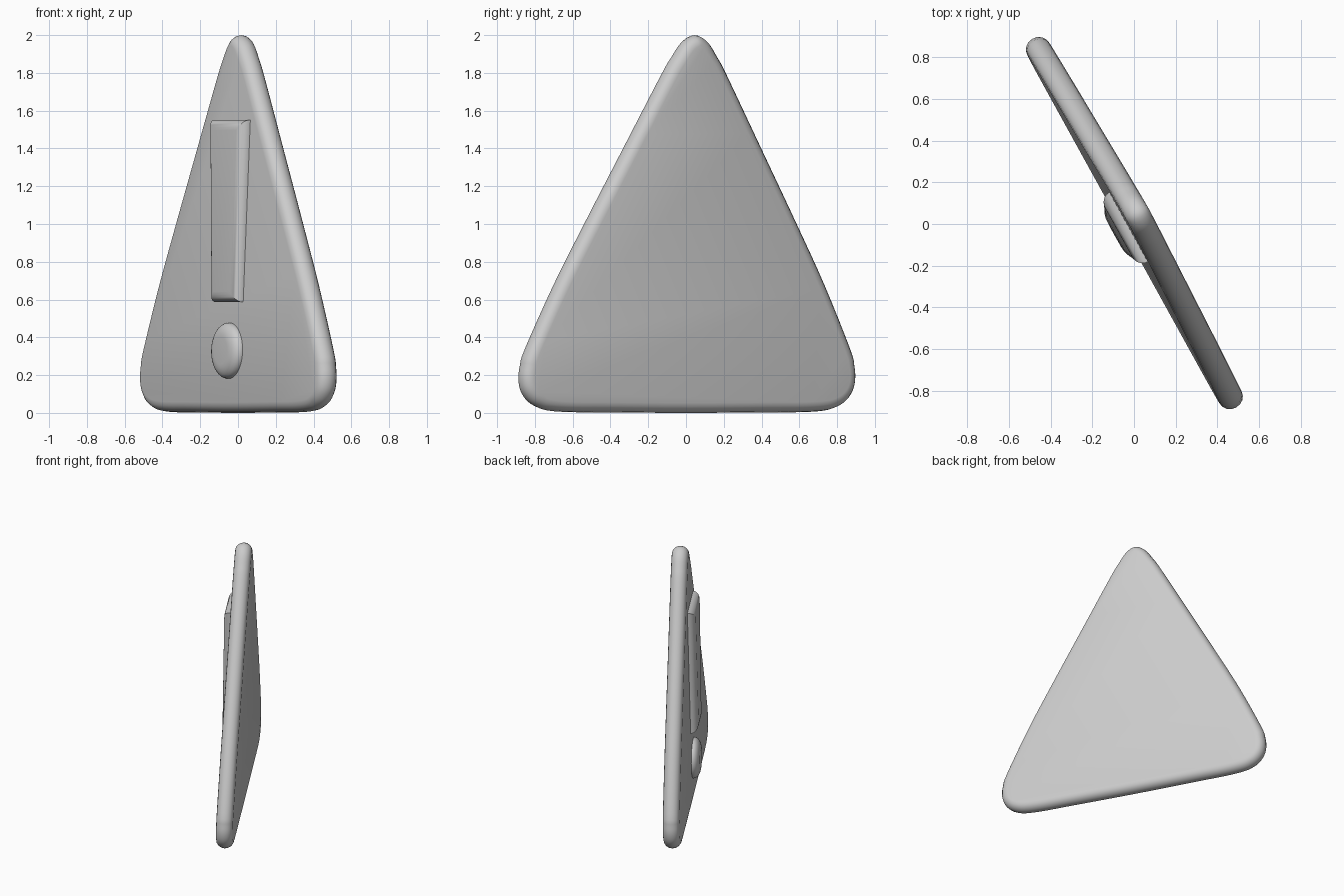
import bpy, bmesh, math
from mathutils import Matrix, Vector

if "Cube" in bpy.data.objects:
    bpy.data.objects.remove(bpy.data.objects["Cube"])

# whole sign: slight backward lean, then turned about z
POSE = Matrix.Rotation(math.radians(-61.1), 4, 'Z') @ Matrix.Rotation(math.radians(-1.1), 4, 'X')


def offset(pts, d):
    """Mitred inward offset of a counter-clockwise outline."""
    out = []
    n = len(pts)
    for i in range(n):
        a = (pts[i] - pts[i - 1]).normalized()
        b = (pts[(i + 1) % n] - pts[i]).normalized()
        na, nb = Vector((-a.y, a.x)), Vector((-b.y, b.x))
        out.append(pts[i] + (na + nb) * (d / (1 + na.dot(nb))))
    return out


def slab(name, pts, profile):
    """Stack inset outlines; profile = (inset, forward) from back to front."""
    bm = bmesh.new()
    rings = []
    for d, fwd in profile:
        rings.append([bm.verts.new((p.x, -fwd, p.y)) for p in offset(pts, d)])
    n = len(pts)
    for r, s in zip(rings, rings[1:]):
        for i in range(n):
            j = (i + 1) % n
            bm.faces.new((r[i], r[j], s[j], s[i]))
    bm.faces.new(rings[-1])
    bm.faces.new(rings[0][::-1])
    bmesh.ops.recalc_face_normals(bm, faces=bm.faces[:])
    bm.transform(POSE)
    me = bpy.data.meshes.new(name)
    bm.to_mesh(me)
    bm.free()
    ob = bpy.data.objects.new(name, me)
    bpy.context.collection.objects.link(ob)
    bpy.context.view_layer.objects.active = ob
    ob.select_set(True)
    bpy.ops.object.shade_smooth_by_angle(angle=math.radians(35))
    ob.select_set(False)
    return ob


def smooth_loop(pts, steps=4):
    """Closed Catmull-Rom curve through the points."""
    out = []
    n = len(pts)
    for i in range(n):
        a, b, c, d = (pts[(i + k - 1) % n] for k in range(4))
        for k in range(steps):
            t = k / steps
            out.append(0.5 * (2 * b + (c - a) * t + (2 * a - 5 * b + 4 * c - d) * t * t
                              + (3 * b - a - 3 * c + d) * t ** 3))
    return out


def rounded(half, bevel, start, steps=6):
    """Quarter or half round edge profile."""
    res = []
    for k in range(steps + 1):
        t = start + (math.pi / 2 - start) * k / steps
        res.append((bevel * (1 - math.cos(t)), half * math.sin(t)))
    return res


# rounded triangular plate: right half of the outline, mirrored
half = [(0.5, 0.003), (0.7, 0.004), (0.83, 0.012), (0.9, 0.03), (0.955, 0.062),
        (0.995, 0.115), (1.01, 0.18), (1.003, 0.25), (0.975, 0.34), (0.81, 0.68),
        (0.635, 1.0), (0.41, 1.4), (0.19, 1.79), (0.13, 1.885), (0.07, 1.965)]
outline = [(0, 0.0)] + half + [(0, 2.0)] + [(-x, z) for x, z in reversed(half)]
plate = smooth_loop([Vector((x - 0.016 * z, z)) for x, z in outline])
slab("sign_plate", plate, rounded(0.06, 0.055, -math.pi / 2, 8))


def raised(bevel):
    """Rounded relief profile that starts inside the plate."""
    return [(0, 0.03)] + [(d, 0.065 + f) for d, f in rounded(0.048, bevel, 0)]


# tapered bar of the mark
bar = [Vector(p) for p in ((-0.145, 0.585), (0.145, 0.585), (0.19, 1.55), (-0.19, 1.55))]
slab("mark_bar", bar, raised(0.055))

# round dot of the mark
dot = [Vector((0.148 * math.cos(a), 0.328 + 0.148 * math.sin(a)))
       for a in (math.tau * i / 40 for i in range(40))]
slab("mark_dot", dot, raised(0.075))
